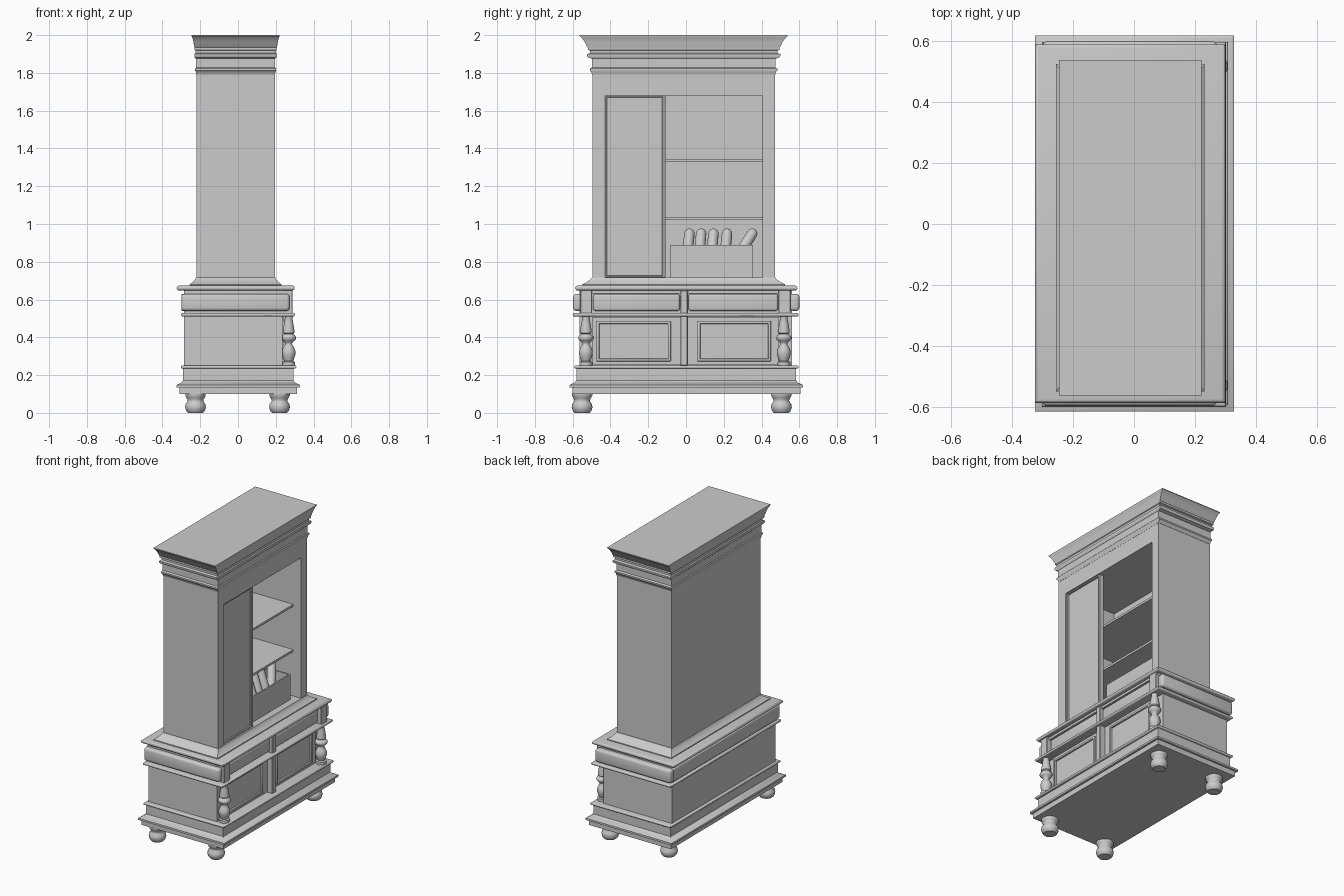
import bpy, bmesh, math
from mathutils import Vector

if "Cube" in bpy.data.objects:
    bpy.data.objects.remove(bpy.data.objects["Cube"])


def finish(name, bm, angle=35, bevel=0, segs=3):
    bmesh.ops.recalc_face_normals(bm, faces=bm.faces[:])
    if bevel:
        bmesh.ops.bevel(bm, geom=bm.edges[:], offset=bevel, segments=segs, profile=0.5, affect='EDGES')
    me = bpy.data.meshes.new(name)
    bm.to_mesh(me)
    bm.free()
    ob = bpy.data.objects.new(name, me)
    bpy.context.collection.objects.link(ob)
    bpy.ops.object.select_all(action='DESELECT')
    bpy.context.view_layer.objects.active = ob
    ob.select_set(True)
    bpy.ops.object.shade_smooth_by_angle(angle=math.radians(angle))
    return ob


def box(name, x, y, z, bevel=0, segs=3):
    bm = bmesh.new()
    bmesh.ops.create_cube(bm, size=1)
    for v in bm.verts:
        for i, r in enumerate((x, y, z)):
            v.co[i] = r[0] if v.co[i] < 0 else r[1]
    return finish(name, bm, bevel=bevel, segs=segs)


def loft(name, rect, steps):
    """Stack of rectangles; steps are (z, x outset, y outset) from rect."""
    x0, x1, y0, y1 = rect
    bm = bmesh.new()
    rings = []
    for z, ox, oy in steps:
        a, b, c, d = x0 - ox, x1 + ox, y0 - oy, y1 + oy
        rings.append([bm.verts.new((p, q, z)) for p, q in ((a, c), (b, c), (b, d), (a, d))])
    for r, s in zip(rings, rings[1:]):
        for i in range(4):
            j = (i + 1) % 4
            bm.faces.new((r[i], r[j], s[j], s[i]))
    bm.faces.new(rings[0])
    bm.faces.new(rings[-1])
    return finish(name, bm)


def lathe(name, profile, loc, axis=(0, 0, 1), n=20):
    bm = bmesh.new()
    rings = [[bm.verts.new((r * math.cos(2 * math.pi * i / n), r * math.sin(2 * math.pi * i / n), z))
              for i in range(n)] for r, z in profile]
    for r, s in zip(rings, rings[1:]):
        for i in range(n):
            j = (i + 1) % n
            bm.faces.new((r[i], r[j], s[j], s[i]))
    bm.faces.new(rings[0])
    bm.faces.new(rings[-1])
    ob = finish(name, bm, 50)
    ob.location = loc
    ob.rotation_euler = Vector(axis).to_track_quat('Z', 'Y').to_euler()
    return ob


def bead(z0, z1, o):
    """Half-round moulding steps."""
    h, m = (z1 - z0) / 2, (z0 + z1) / 2
    return [(m + h * math.sin(a), o - h + h * math.cos(a), o - h + h * math.cos(a))
            for a in [math.pi * (k / 6 - 0.5) for k in range(7)]]


# Bun feet
foot = [(.04, 0), (.05, .012), (.055, .03), (.052, .047), (.042, .06), (.041, .068), (.048, .08), (.054, .092), (.054, .102)]
for x in (-.225, .22):
    for y in (-.55, .505):
        lathe("bun_foot", foot, (x, y, 0), n=24)

# Plinth and lower mouldings
loft("plinth", (-.29, .293, -.58, .583),
     [(.10, .02, .022), (.135, .02, .022), (.135, .035, .036), (.148, .035, .036), (.153, .025, .025),
      (.16, .01, .01), (.172, 0, 0), (.235, 0, 0)])
loft("lower_bead", (-.29, .297, -.58, .585), bead(.234, .252, .012))
loft("middle_bead", (-.29, .29, -.588, .585), bead(.51, .53, .012))

# Lower carcass
box("lower_carcass", (-.285, .235), (-.563, .56), (.24, .655))
box("drawer_band_back", (-.30, -.26), (-.565, .562), (.54, .63), .006)
box("side_drawer_front", (-.30, .273), (-.597, -.55), (.54, .63), .016)
box("side_drawer_front", (-.30, .273), (.55, .60), (.54, .63), .016)
box("top_rail", (.2, .272), (-.56, .555), (.632, .652))
box("centre_post", (.2, .283), (-.03, .01), (.25, .65), .004, 1)

# Drawers, doors and corner posts on the main face
for y0, y1, p0, p1 in ((-.495, -.03, -.475, -.08), (.01, .49, .06, .45)):
    box("drawer_front", (.22, .268), (y0 + .003, y1 - .003), (.54, .63), .012)
    box("door", (.22, .243), (y0, y1), (.255, .508))
    z0, z1, t = .272, .487, .016
    for a, b, c, d in ((p0, p1, z0, z0 + t), (p0, p1, z1 - t, z1),
                       (p0, p0 + t, z0, z1), (p1 - t, p1, z0, z1)):
        box("door_panel_moulding", (.235, .254), (a, b), (c, d), .005, 2)
for y0, y1 in ((-.56, -.497), (.49, .553)):
    box("corner_post", (.22, .288), (y0, y1), (.525, .652), .003, 1)

# Turned columns
column = [(.034, .25), (.034, .27), (.024, .274), (.03, .29), (.036, .31), (.036, .328), (.028, .348),
          (.019, .362), (.019, .37), (.032, .382), (.04, .392), (.04, .402), (.032, .412), (.024, .418),
          (.031, .424), (.03, .44), (.024, .475), (.019, .505), (.022, .515)]
for y in (-.53, .518):
    lathe("turned_column", column, (.268, y, 0))

# Counter with stepped slope up to the upper cabinet
loft("counter", (-.313, .288, -.575, .578), bead(.648, .674, .012))
loft("counter_slope", (-.22, .195, -.495, .47),
     [(.67, .036, .055), (.68, .036, .055), (.69, .022, .035), (.705, .008, .012), (.713, .004, .005), (.717, .002, .002)])

# Upper cabinet walls
box("upper_back", (-.22, -.20), (-.495, .47), (.71, 1.80))
box("upper_side", (-.22, .195), (-.495, -.43), (.71, 1.80))
box("upper_side", (-.22, .195), (.405, .47), (.71, 1.80))
box("upper_head", (-.21, .195), (-.44, .41), (1.68, 1.80))

# Cornice, with a wider overhang along the ends
loft("cornice", (-.22, .195, -.495, .47),
     [(1.79, .001, .002), (1.805, .003, .006), (1.812, .007, .014), (1.822, .007, .014), (1.828, .002, .003),
      (1.875, .002, .003), (1.882, .009, .024), (1.89, .011, .029), (1.90, .011, .029), (1.905, .005, .014),
      (1.918, .005, .014), (1.922, .01, .025), (1.935, .01, .025), (1.94, .012, .03), (1.965, .016, .042),
      (1.985, .021, .057), (1.995, .026, .068), (2.0, .026, .068)])

# Closed door in the upper cabinet
box("upper_door", (.16, .178), (-.43, -.11), (.717, 1.68))
for y in ((-.43, -.418), (-.126, -.108)):
    box("upper_door_stile", (.155, .19), y, (.717, 1.68), .003, 1)
for z in ((.717, .728), (1.67, 1.68)):
    box("upper_door_rail", (.155, .19), (-.43, -.11), z, .003, 1)

# Shelves
for z in (1.02, 1.33):
    box("shelf", (-.20, .135), (-.43, .405), (z, z + .015))

# Open storage box
x0, x1, y0, y1, t = -.03, .15, -.085, .355, .01
box("storage_box_base", (x0, x1), (y0, y1), (.717, .73))
box("storage_box_side", (x0, x0 + t), (y0, y1), (.72, .89))
box("storage_box_side", (x1 - t, x1), (y0, y1), (.72, .89))
box("storage_box_end", (x0, x1), (y0, y0 + t), (.72, .89))
box("storage_box_end", (x0, x1), (y1 - t, y1), (.72, .89))

# Round-ended rolls leaning in the box
r = .028
for yb, yt in ((0, .018), (.065, .08), (.128, .145), (.198, .217), (.23, .35)):
    base, tip = Vector((.09, yb, .76)), Vector((.01, yt, .948))
    L = (tip - base).length
    arc = [(max(r * math.cos(a), .001), r * math.sin(a)) for a in [math.pi / 2 * k / 5 for k in range(6)]]
    prof = [(p, -q) for p, q in reversed(arc)] + [(p, L + q) for p, q in arc]
    lathe("roll", prof, base, tip - base, 16)
